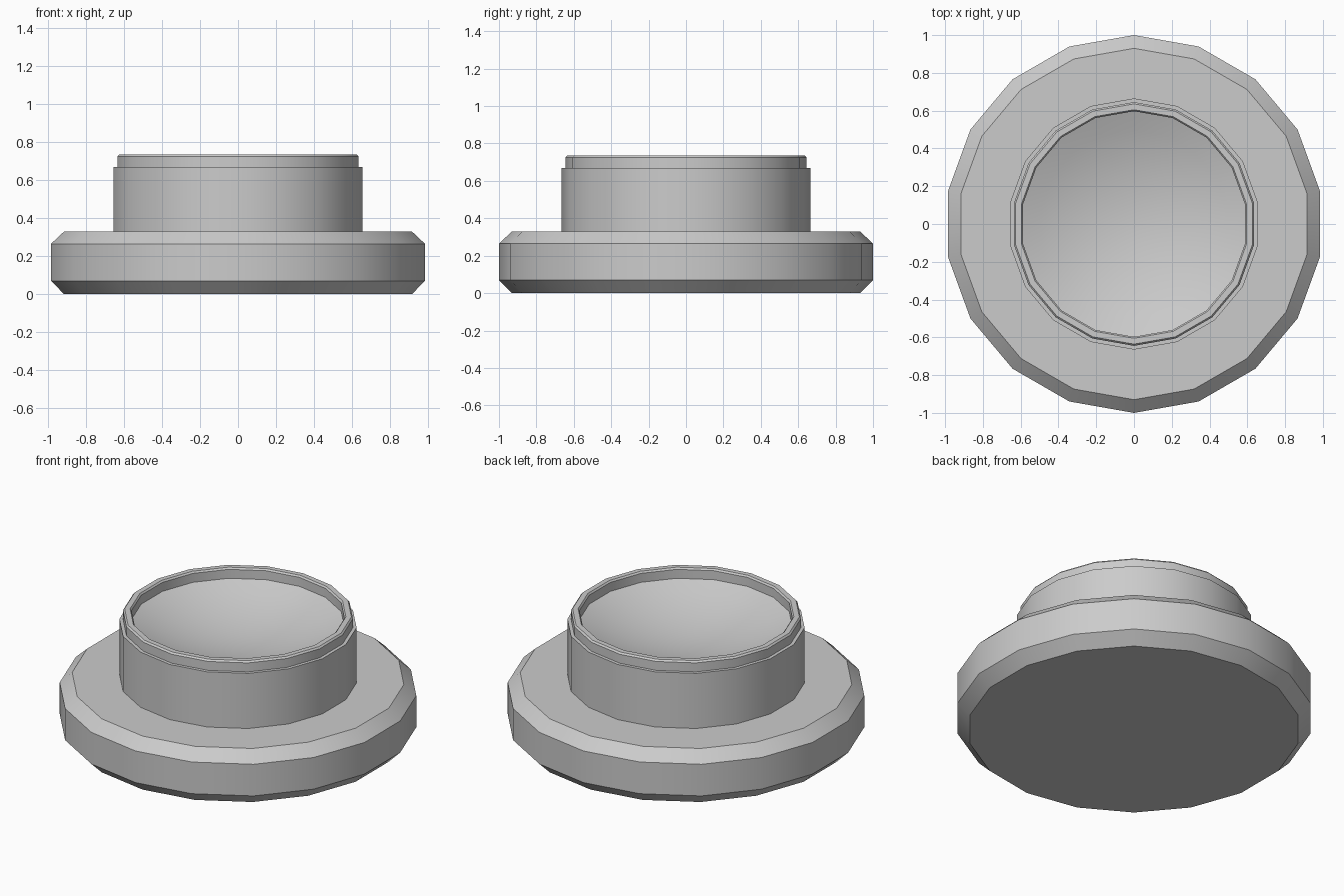
import bpy, bmesh
from math import sin, cos, pi, radians

if "Cube" in bpy.data.objects:
    bpy.data.objects.remove(bpy.data.objects["Cube"])

SIDES = 18


def lathe(name, profile):
    """Revolve (radius, z) points around z, with one corner on the +y axis."""
    bm = bmesh.new()
    rings = []
    for r, z in profile:
        if r == 0:
            rings.append([bm.verts.new((0, 0, z))] * SIDES)
        else:
            rings.append([bm.verts.new((r * sin(2 * pi * i / SIDES),
                                        r * cos(2 * pi * i / SIDES), z))
                          for i in range(SIDES)])
    for a, b in zip(rings, rings[1:]):
        for i in range(SIDES):
            j = (i + 1) % SIDES
            # dict.fromkeys drops the repeated pole vertex
            bm.faces.new(list(dict.fromkeys((a[i], b[i], b[j], a[j]))))
    for f in bm.faces:
        f.normal_flip()
    mesh = bpy.data.meshes.new(name)
    bm.to_mesh(mesh)
    bm.free()
    obj = bpy.data.objects.new(name, mesh)
    bpy.context.collection.objects.link(obj)
    bpy.ops.object.select_all(action='DESELECT')
    obj.select_set(True)
    bpy.context.view_layer.objects.active = obj
    bpy.ops.object.shade_smooth_by_angle(angle=radians(25))
    return obj


# Wide base with bevelled upper and lower edges
lathe("base_flange", [(0, 0), (0.93, 0), (1, 0.07), (1, 0.265),
                      (0.93, 0.33), (0.665, 0.33)])

# Upright collar ending in a small ledge
lathe("collar", [(0.665, 0.33), (0.665, 0.67), (0.645, 0.67)])

# Thin bevelled rim
lathe("rim", [(0.645, 0.67), (0.645, 0.725), (0.636, 0.735),
              (0.605, 0.735), (0.597, 0.725), (0.597, 0.67)])

# Shallow concave dish inside the rim
R, DEPTH, STEPS = 0.597, 0.13, 6
dish = [(R * k / STEPS, 0.67 - DEPTH * (1 - (k / STEPS) ** 2))
        for k in range(STEPS, -1, -1)]
lathe("dish", dish)
